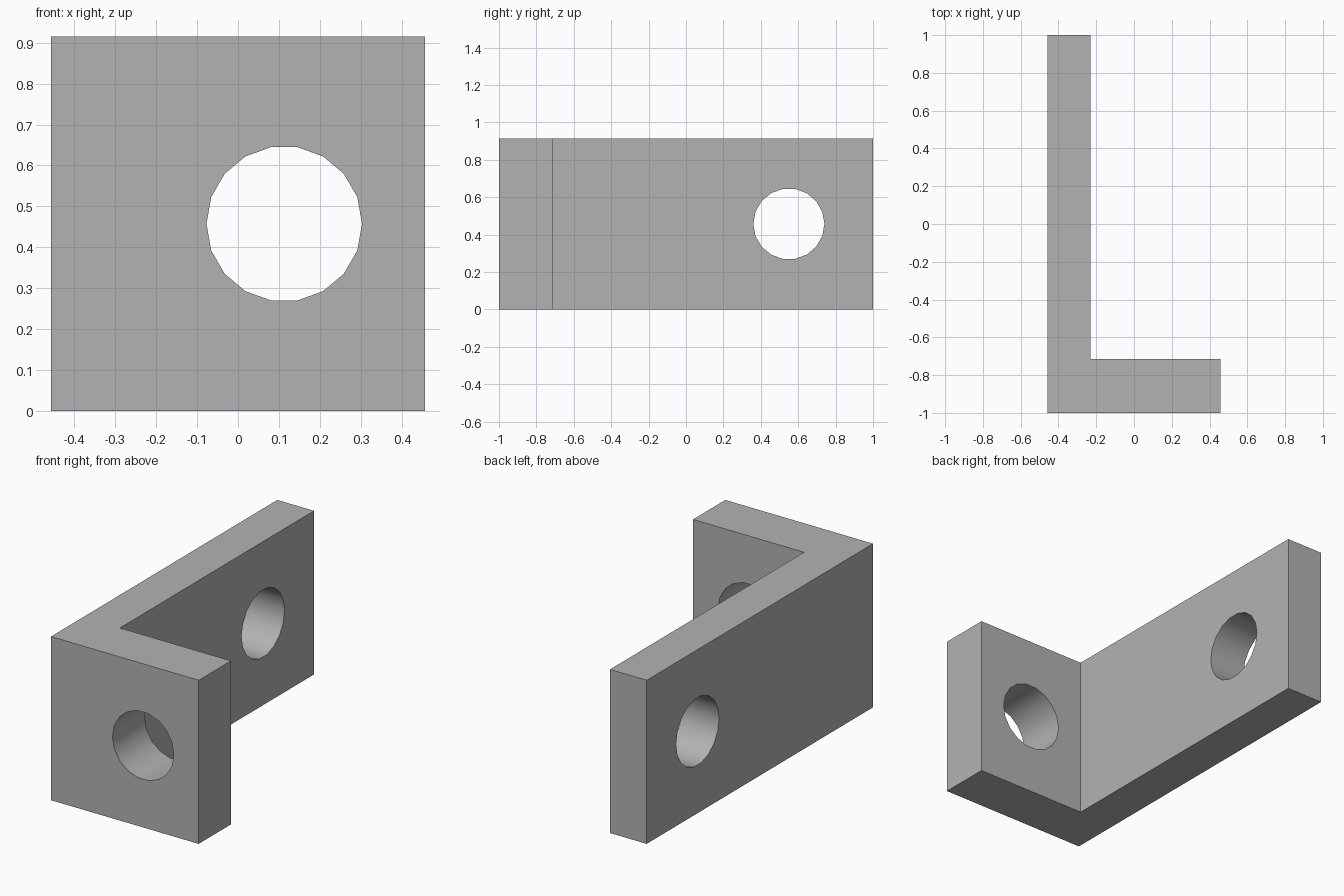
import bpy
import bmesh
import math

cube = bpy.data.objects.get("Cube")
if cube:
    bpy.data.objects.remove(cube, do_unlink=True)

HEIGHT = 0.915
MID = HEIGHT / 2
HOLE_RADIUS = 0.19

grey = bpy.data.materials.new("plain grey")
grey.use_nodes = True
colour = (0.45, 0.45, 0.45, 1)
grey.diffuse_color = colour
grey.node_tree.nodes["Principled BSDF"].inputs["Base Color"].default_value = colour

# L-shaped bracket body, extruded upwards from its plan outline
outline = [(-0.457, -1), (0.457, -1), (0.457, -0.715),
           (-0.23, -0.715), (-0.23, 1), (-0.457, 1)]
bm = bmesh.new()
base = bm.faces.new([bm.verts.new((x, y, 0)) for x, y in outline])
top = bmesh.ops.extrude_face_region(bm, geom=[base])["geom"]
bmesh.ops.translate(bm, vec=(0, 0, HEIGHT),
                    verts=[v for v in top if isinstance(v, bmesh.types.BMVert)])
bmesh.ops.recalc_face_normals(bm, faces=bm.faces)
mesh = bpy.data.meshes.new("angle_bracket")
bm.to_mesh(mesh)
bm.free()
mesh.materials.append(grey)
bracket = bpy.data.objects.new("angle_bracket", mesh)
bpy.context.collection.objects.link(bracket)


def cut_hole(name, location, rotation):
    """Bore a round 18-sided hole through the bracket."""
    bpy.ops.mesh.primitive_cylinder_add(vertices=18, radius=HOLE_RADIUS, depth=0.5,
                                        location=location, rotation=rotation)
    cutter = bpy.context.object
    cutter.name = name
    cutter.hide_render = True
    # Turn the ring so that corners lie level with the bore's centre
    cutter.data.materials.append(grey)
    bpy.context.view_layer.objects.active = bracket
    mod = bracket.modifiers.new(name, "BOOLEAN")
    mod.operation = "DIFFERENCE"
    mod.solver = "EXACT"
    mod.object = cutter
    bpy.ops.object.modifier_apply(modifier=mod.name)
    bpy.data.objects.remove(cutter, do_unlink=True)


# One hole in the short flange, one in the long flange
quarter = math.pi / 2
cut_hole("short_flange_hole", (0.113, -0.86, MID), (quarter, quarter, 0))
cut_hole("long_flange_hole", (-0.343, 0.55, MID), (quarter, quarter, quarter))

# Smooth bores with crisp outer edges
bpy.ops.object.select_all(action="DESELECT")
bracket.select_set(True)
bpy.context.view_layer.objects.active = bracket
bpy.ops.object.shade_smooth_by_angle(angle=math.radians(30))
